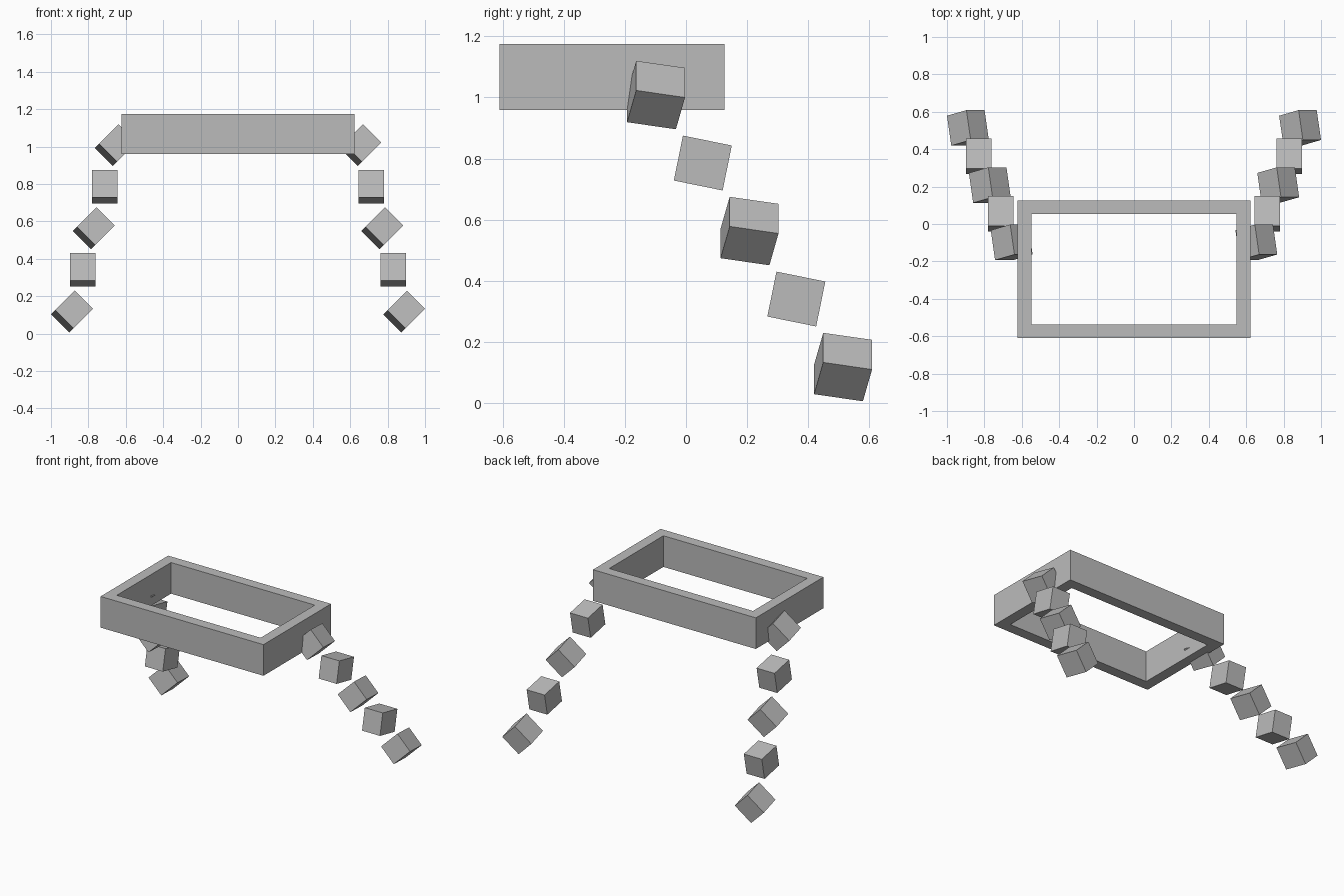
import bpy
import bmesh
from math import radians
from mathutils import Matrix, Vector

if "Cube" in bpy.data.objects:
    bpy.data.objects.remove(bpy.data.objects["Cube"])

GREY = (0.5, 0.5, 0.5, 1)
grey = bpy.data.materials.new("mid grey")
grey.use_nodes = True
grey.diffuse_color = GREY
grey.node_tree.nodes["Principled BSDF"].inputs["Base Color"].default_value = GREY


def add_object(name, bm):
    mesh = bpy.data.meshes.new(name)
    bmesh.ops.recalc_face_normals(bm, faces=bm.faces)
    bm.to_mesh(mesh)
    bm.free()
    mesh.materials.append(grey)
    obj = bpy.data.objects.new(name, mesh)
    bpy.context.collection.objects.link(obj)
    return obj


# Rectangular open frame: bridge two inset loops top and bottom
def frame(name, size, centre, wall):
    bm = bmesh.new()
    bmesh.ops.create_cube(bm, size=1, matrix=Matrix.Translation(centre) @ Matrix.Diagonal((*size, 1)))
    caps = [f for f in bm.faces if abs(f.normal.z) > 0.9]
    bmesh.ops.inset_individual(bm, faces=caps, thickness=wall, use_even_offset=True)
    rims = [e for f in caps for e in f.edges]
    bmesh.ops.delete(bm, geom=caps, context='FACES_ONLY')
    bmesh.ops.bridge_loops(bm, edges=rims)
    return add_object(name, bm)


frame("frame", (1.244, 0.737, 0.215), Vector((0, -0.242, 1.067)), 0.073)

# Two splayed chains of blocks, every other block rolled by 45 degrees
START = Vector((0.654, -0.098, 1.008))
STEP = Vector((0.0585, 0.153, -0.2225))
for side, sign in (("left", 1), ("right", -1)):
    for i in range(5):
        bm = bmesh.new()
        bmesh.ops.create_cube(bm, size=1, matrix=Matrix.Diagonal((0.137, 0.163, 0.15, 1)))
        block = add_object(f"{side}_chain_block_{i + 1}", bm)
        block.location = START + STEP * i
        block.location.x *= sign
        block.rotation_euler = (radians(-11.5), radians(45 if i % 2 == 0 else 0), 0)
